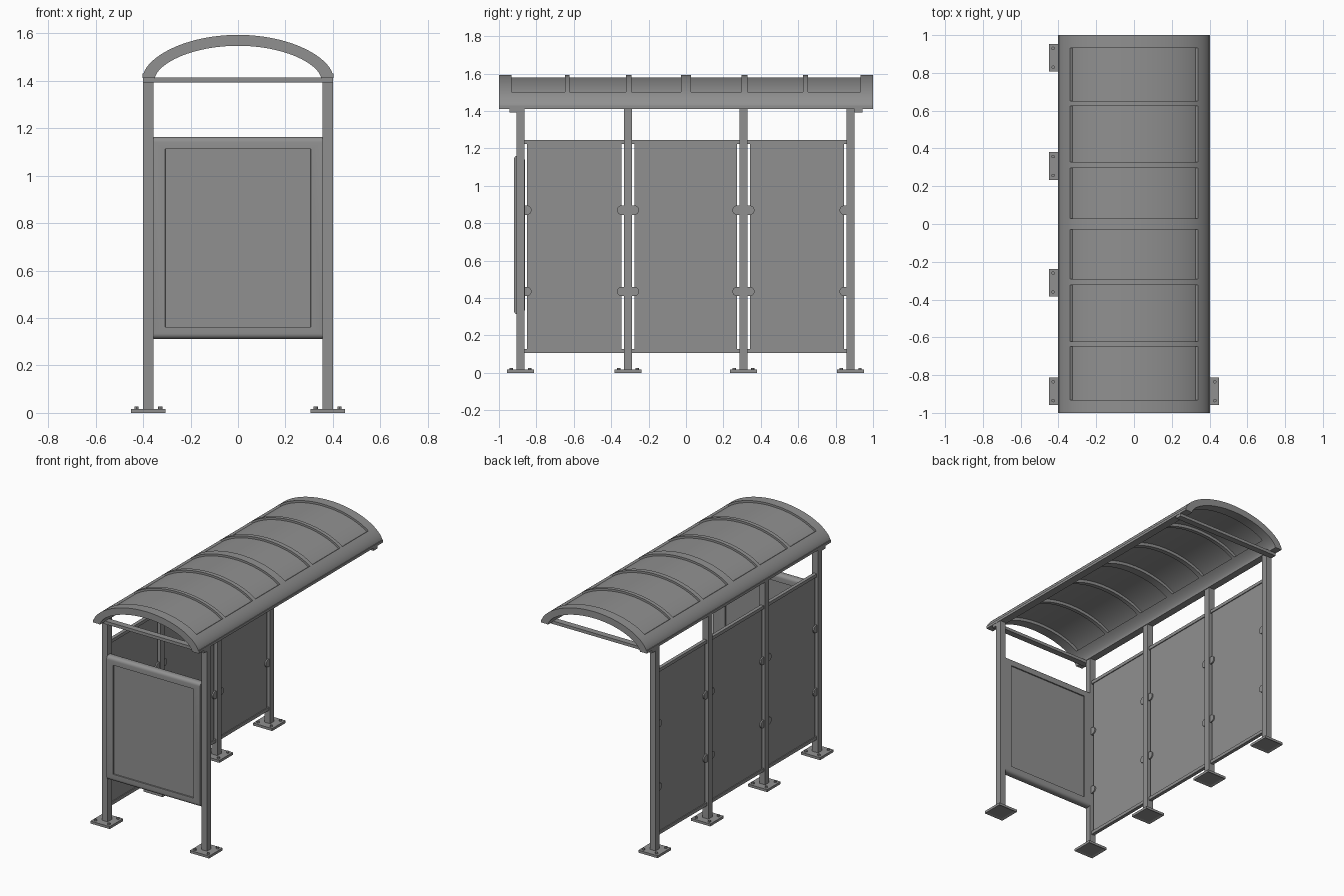
import bpy, bmesh
from math import sin, cos, radians, pi
from mathutils import Matrix, Vector

cube = bpy.data.objects.get("Cube")
if cube:
    bpy.data.objects.remove(cube, do_unlink=True)

grey = bpy.data.materials.new("plain_grey")
grey.use_nodes = True
GREY = (0.28, 0.28, 0.28, 1)
grey.diffuse_color = GREY
grey.node_tree.nodes["Principled BSDF"].inputs["Base Color"].default_value = GREY


def finish(name, bm, smooth=False):
    """Turn a bmesh into a named object with the shared material."""
    bmesh.ops.recalc_face_normals(bm, faces=bm.faces)
    mesh = bpy.data.meshes.new(name)
    bm.to_mesh(mesh)
    bm.free()
    mesh.materials.append(grey)
    obj = bpy.data.objects.new(name, mesh)
    bpy.context.collection.objects.link(obj)
    if smooth:
        bpy.ops.object.select_all(action='DESELECT')
        obj.select_set(True)
        bpy.context.view_layer.objects.active = obj
        bpy.ops.object.shade_smooth_by_angle(angle=radians(30))
    return obj


def add_box(bm, x, y, z):
    """Add a box spanning the given (low, high) ranges."""
    size = Vector((x[1] - x[0], y[1] - y[0], z[1] - z[0]))
    mid = Vector((sum(x) / 2, sum(y) / 2, sum(z) / 2))
    matrix = Matrix.Translation(mid) @ Matrix.Diagonal((*size, 1))
    return bmesh.ops.create_cube(bm, size=1, matrix=matrix)["verts"]


def box(name, x, y, z):
    bm = bmesh.new()
    add_box(bm, x, y, z)
    return finish(name, bm)


def inset_faces(bm, axis, border, depth, sign=None):
    """Recess the faces that point along an axis."""
    faces = [f for f in bm.faces if abs(f.normal[axis]) > 0.9
             and (sign is None or f.normal[axis] * sign > 0)]
    bmesh.ops.inset_individual(bm, faces=faces, thickness=border, depth=-depth)


def arc_point(angle, d):
    """Point on the roof section: d = 0 is the outer curve, 1 the inner."""
    rise = max(0, cos(angle)) ** 1.2
    outer = Vector((0.4 * sin(angle), 1.42 + 0.173 * rise))
    inner = Vector((0.35 * sin(angle), 1.41 + 0.137 * rise))
    return outer.lerp(inner, d)


def arc_strip(name, a0, a1, y0, y1, d0=0, d1=1):
    """Solid curved strip of the roof between two angles and two y values."""
    bm = bmesh.new()
    steps = max(8, int(abs(a1 - a0) / 4))
    angles = [radians(a0 + (a1 - a0) * i / steps) for i in range(steps + 1)]
    rings = []
    for a in angles:
        p, q = arc_point(a, d0), arc_point(a, d1)
        rings.append([bm.verts.new(c) for c in (
            (p.x, y0, p.y), (p.x, y1, p.y), (q.x, y1, q.y), (q.x, y0, q.y))])
    for r, s in zip(rings, rings[1:]):
        for k in range(4):
            n = (k + 1) % 4
            bm.faces.new((r[k], r[n], s[n], s[k]))
    bm.faces.new(rings[0])
    bm.faces.new(rings[-1])
    return finish(name, bm, True)


# Posts with bolted base plates
POST_X, HALF = 0.378, 0.022
wall_y = [-0.885, -0.31, 0.307, 0.88]
posts = [(-POST_X, y) for y in wall_y] + [(POST_X, wall_y[0])]
for px, py in posts:
    box("post", (px - HALF, px + HALF), (py - HALF, py + HALF), (0.015, 1.415))
    bm = bmesh.new()
    add_box(bm, (px - 0.073, px + 0.073), (py - 0.073, py + 0.073), (0, 0.017))
    bm.normal_update()
    inset_faces(bm, 2, 0.02, 0.005, -1)
    finish("base_plate", bm)
    bm = bmesh.new()
    for sx in (-1, 1):
        for sy in (-1, 1):
            spot = Matrix.Translation((px + sx * 0.05, py + sy * 0.05, 0.02))
            bmesh.ops.create_cone(bm, cap_ends=True, segments=12, radius1=0.009,
                                  radius2=0.009, depth=0.014, matrix=spot)
    finish("base_bolts", bm, True)

# Wall panels, rails and round clips
for y0, y1 in zip(wall_y, wall_y[1:]):
    e0, e1 = y0 + 0.034, y1 - 0.034
    box("wall_panel", (-0.384, -0.372), (e0, e1), (0.107, 1.245))
    for z in (0.117, 1.235):
        box("wall_rail", (-0.39, -0.366), (y0, y1), (z - 0.011, z + 0.011))
    for post_y, edge in ((y0, e0), (y1, e1)):
        for z in (0.435, 0.87):
            bm = bmesh.new()
            turn = Matrix.Translation((-POST_X, edge, z)) @ Matrix.Rotation(pi / 2, 4, 'Y')
            bmesh.ops.create_cone(bm, cap_ends=True, segments=24, radius1=0.025,
                                  radius2=0.025, depth=0.03, matrix=turn)
            add_box(bm, (-0.393, -0.363), sorted((post_y, edge)),
                    (z - 0.025, z + 0.025))
            finish("panel_clip", bm, True)

# Poster case with rounded top and bottom and a recessed display on both sides
bm = bmesh.new()
add_box(bm, (-0.356, 0.356), (-0.92, -0.862), (0.312, 1.163))
long_edges = [e for e in bm.edges
              if abs(e.verts[0].co.x - e.verts[1].co.x) > 0.1]
bmesh.ops.bevel(bm, geom=long_edges, offset=0.022, segments=5,
                profile=0.5, affect='EDGES')
bm.normal_update()
panes = [f for f in bm.faces if abs(f.normal.y) > 0.99]
bmesh.ops.inset_individual(bm, faces=panes, thickness=0.03, depth=0)
for f in panes:
    for v in f.verts:
        v.co.x = 0.307 if v.co.x > 0 else -0.307
        v.co.z = 1.112 if v.co.z > 0.7 else 0.362
bmesh.ops.inset_individual(bm, faces=panes, thickness=0.001, depth=-0.008)
finish("poster_case", bm, True)

# Roof ribs
for y, half in ((-0.966, 0.034), (-0.635, 0.013), (-0.307, 0.015), (0, 0.028),
                (0.312, 0.016), (0.638, 0.013), (0.966, 0.034)):
    arc_strip("roof_rib", -90, 90, y - half, y + half)

# Roof skin, side bands, edge lips
arc_strip("roof_skin", -62, 62, -0.96, 0.96, 0.3, 0.55)
for side in (-1, 1):
    arc_strip("roof_side_band", side * 58, side * 90, -1, 1)
    box("roof_edge_lip", sorted((side * 0.355, side * 0.402)), (-1, 1), (1.412, 1.43))

# Cross bars under the roof ends
for side in (-1, 1):
    box("cross_bar", (-0.4, 0.4), sorted((side * 0.9, side * 0.943)), (1.392, 1.413))
